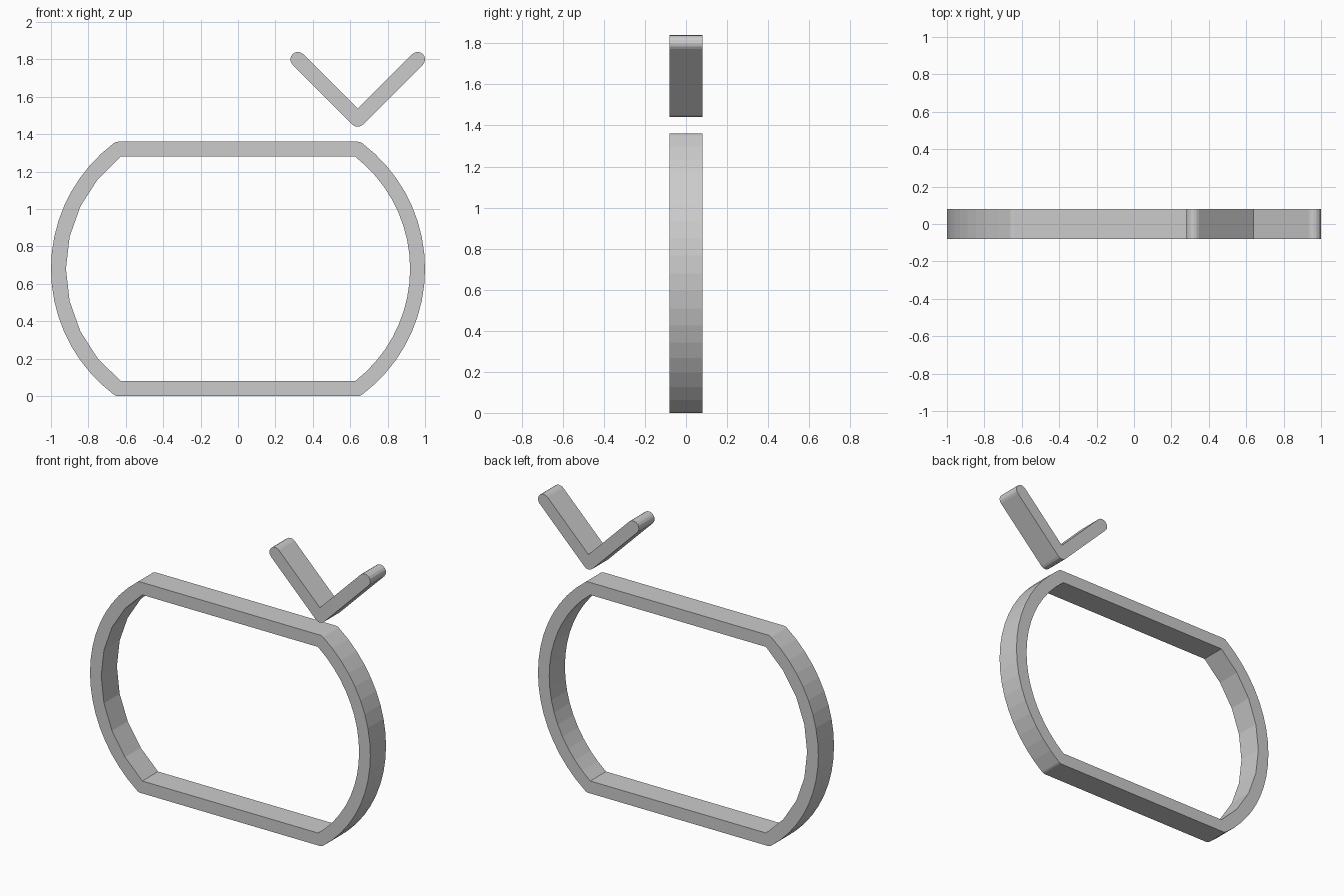
import bpy, bmesh, math
from mathutils import Matrix

cube = bpy.data.objects.get("Cube")
if cube:
    bpy.data.objects.remove(cube, do_unlink=True)

R = 0.04        # half the bar thickness
DEPTH = 0.08    # half the depth
MID = 0.68      # height of the frame centre

grey = bpy.data.materials.new("plain grey")
grey.use_nodes = True
grey.diffuse_color = (0.6, 0.6, 0.6, 1)
grey.node_tree.nodes["Principled BSDF"].inputs["Base Color"].default_value = (0.6, 0.6, 0.6, 1)


def arc(cx, cz, r, start, end, steps):
    angles = [math.radians(start + (end - start) * i / steps) for i in range(steps + 1)]
    return [(cx + r * math.cos(a), cz + r * math.sin(a)) for a in angles]


def extruded(name, outlines):
    """Fill closed outlines (later ones are holes) and give them depth along y."""
    curve = bpy.data.curves.new(name + "_profile", 'CURVE')
    curve.dimensions = '2D'
    curve.fill_mode = 'BOTH'
    curve.extrude = DEPTH
    for points in outlines:
        spline = curve.splines.new('POLY')
        spline.points.add(len(points) - 1)
        for p, (x, z) in zip(spline.points, points):
            p.co = (x, z, 0, 1)
        spline.use_cyclic_u = True
        spline.use_smooth = False
    helper = bpy.data.objects.new(name + "_helper", curve)
    bpy.context.collection.objects.link(helper)
    bpy.context.view_layer.update()
    graph = bpy.context.evaluated_depsgraph_get()
    mesh = bpy.data.meshes.new_from_object(helper.evaluated_get(graph))
    bpy.data.objects.remove(helper, do_unlink=True)

    # stand the shape upright and close its seams
    bm = bmesh.new()
    bm.from_mesh(mesh)
    bm.transform(Matrix.Rotation(math.pi / 2, 4, 'X'))
    bmesh.ops.remove_doubles(bm, verts=bm.verts, dist=0.0005)
    bmesh.ops.recalc_face_normals(bm, faces=bm.faces)
    for f in bm.faces:
        f.smooth = False
        f.material_index = 0
    bm.to_mesh(mesh)
    bm.free()
    mesh.materials.clear()
    mesh.materials.append(grey)
    obj = bpy.data.objects.new(name, mesh)
    bpy.context.collection.objects.link(obj)
    return obj


# Frame: straight top and bottom bars joined by bowed sides
CX, BOW, HALF = 0.16, 0.8, 0.64
bend = math.degrees(math.asin(HALF / BOW))
inner_bend = math.degrees(math.asin((HALF - R) / (BOW - R)))


def outer_side(turn):
    s = 1 if turn == 0 else -1
    corner = CX + BOW * math.cos(math.radians(bend))
    return (arc(s * corner, MID - s * HALF, R, turn - 90, turn - bend, 3)
            + arc(s * CX, MID, BOW + R, turn - bend, turn + bend, 18)[1:-1]
            + arc(s * corner, MID + s * HALF, R, turn + bend, turn + 90, 3))


outer = outer_side(0) + outer_side(180)
inner = (arc(CX, MID, BOW - R, -inner_bend, inner_bend, 18)
         + arc(-CX, MID, BOW - R, 180 - inner_bend, 180 + inner_bend, 8))
extruded("bowed_frame", [outer, inner])

# Chevron: two round-ended arms meeting at a point above the frame
TIP_X, TIP_Z, ARM = 0.64, 1.48, 0.32
chevron = (arc(TIP_X, TIP_Z, R, 225, 315, 4)
           + arc(TIP_X + ARM, TIP_Z + ARM, R, -45, 135, 8)
           + [(TIP_X, TIP_Z + R * math.sqrt(2))]
           + arc(TIP_X - ARM, TIP_Z + ARM, R, 45, 225, 8))
extruded("chevron", [chevron])
